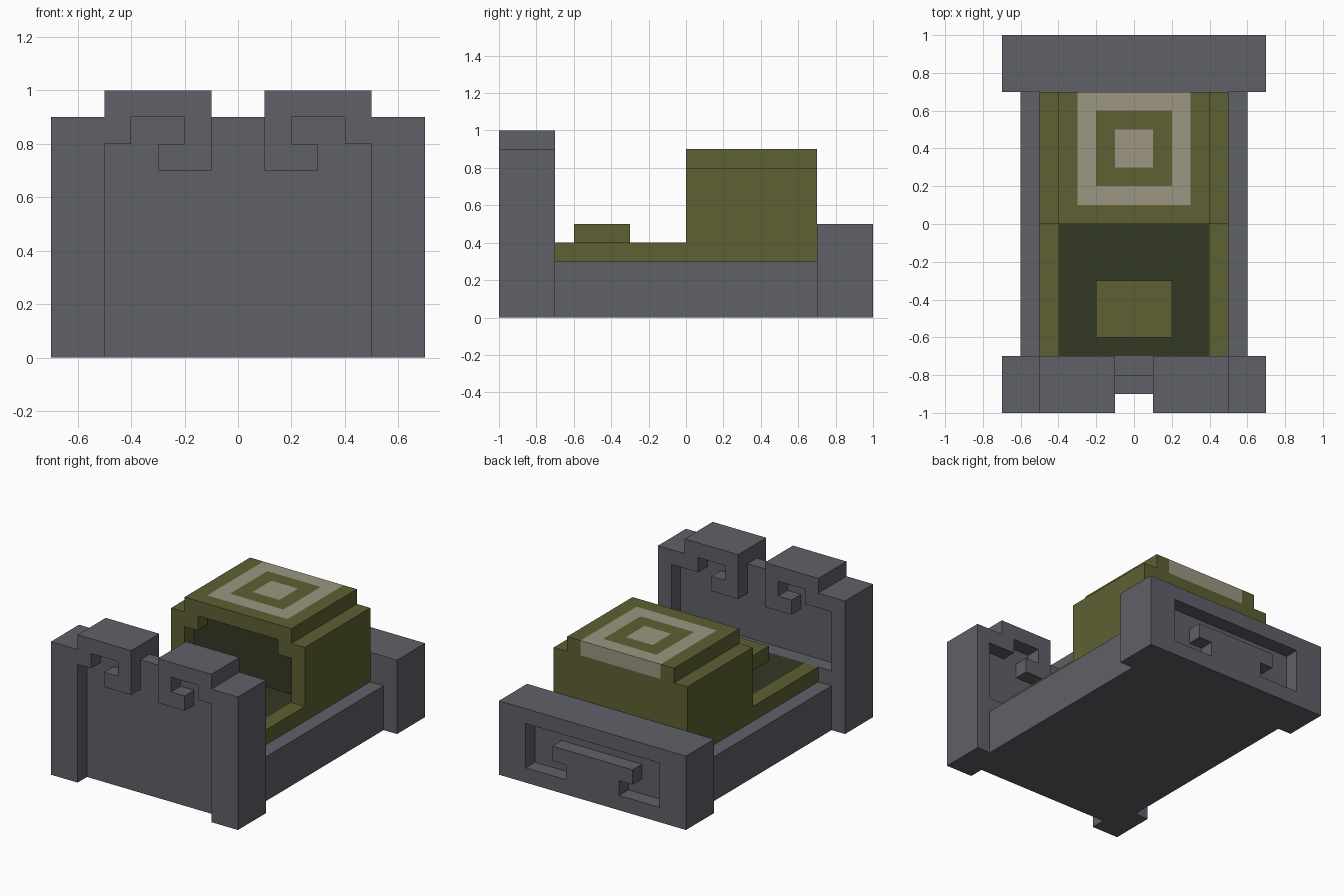
import bpy
import bmesh

default = bpy.data.objects.get("Cube")
if default:
    bpy.data.objects.remove(default, do_unlink=True)


def material(name, rgb):
    """Flat material from 0-255 display values, stored as linear."""
    linear = [((c / 255 + 0.055) / 1.055) ** 2.4 for c in rgb] + [1.0]
    mat = bpy.data.materials.new(name)
    mat.use_nodes = True
    mat.diffuse_color = linear
    mat.node_tree.nodes["Principled BSDF"].inputs["Base Color"].default_value = linear
    return mat


STONE = material("stone grey", (95, 97, 104))
OLIVE = material("olive cloth", (94, 96, 51))
DARK = material("dark green lining", (52, 56, 36))
CREAM = material("cream cloth", (156, 150, 130))


def add_layer(bm, outline, y0, y1):
    """Extrude a half outline (x, z) along y and mirror it across x = 0."""
    n = len(outline)
    for side in (1, -1):
        front = [bm.verts.new((side * x, y0, z)) for x, z in outline]
        back = [bm.verts.new((side * x, y1, z)) for x, z in outline]
        bm.faces.new(front)
        bm.faces.new(back)
        for i in range(n):
            j = (i + 1) % n
            if outline[i][0] == 0 and outline[j][0] == 0:
                continue  # open on the mirror plane
            bm.faces.new((front[i], front[j], back[j], back[i]))


def part(name, layers, mats, cuts=(), rule=None):
    """Build one object from (outline, y0, y1) layers; colour faces by rule."""
    bm = bmesh.new()
    for outline, y0, y1 in layers:
        layer = bmesh.new()
        add_layer(layer, outline, y0, y1)
        bmesh.ops.remove_doubles(layer, verts=layer.verts[:], dist=1e-5)
        for axis, pos in cuts:
            co, no = [0, 0, 0], [0, 0, 0]
            co[axis], no[axis] = pos, 1
            geom = layer.verts[:] + layer.edges[:] + layer.faces[:]
            bmesh.ops.bisect_plane(layer, geom=geom, dist=1e-5, plane_co=co, plane_no=no)
        bmesh.ops.recalc_face_normals(layer, faces=layer.faces[:])
        temp = bpy.data.meshes.new("layer")
        layer.to_mesh(temp)
        layer.free()
        bm.from_mesh(temp)
        bpy.data.meshes.remove(temp)
    if rule:
        for f in bm.faces:
            f.material_index = rule(f.calc_center_median(), f.normal)
    mesh = bpy.data.meshes.new(name)
    bm.to_mesh(mesh)
    bm.free()
    for m in mats:
        mesh.materials.append(m)
    obj = bpy.data.objects.new(name, mesh)
    bpy.context.collection.objects.link(obj)
    return obj


def half_box(w, z0, z1):
    return [(0, z0), (w, z0), (w, z1), (0, z1)]


# Headboard: posts with curled hooks on both sides of a thin panel
post_and_hook = [(.7, 0), (.7, .9), (.5, .9), (.5, 1), (.1, 1), (.1, .7), (.3, .7),
                 (.3, .8), (.2, .8), (.2, .9), (.4, .9), (.4, .8)]
front_layer = post_and_hook + [(.5, .8), (.5, 0)]
panel_layer = [(0, 0), (.7, 0), (.7, .9), (.5, .9), (.5, 1), (.1, 1), (.1, .9), (0, .9)]
back_layer = post_and_hook + [(.6, .8), (.6, .4), (0, .4), (0, 0)]
part("headboard", [(front_layer, -1, -.9), (panel_layer, -.9, -.8),
                   (back_layer, -.8, -.7)], [STONE])

# Footboard: solid block with a recessed motif on the outer face
motif_layer = [(0, 0), (.7, 0), (.7, .5), (0, .5), (0, .4), (.5, .4), (.5, .1),
               (.2, .1), (.2, .2), (.3, .2), (.3, .3), (0, .3)]
part("footboard", [(half_box(.7, 0, .5), .7, .9), (motif_layer, .9, 1)], [STONE])

# Bed base
part("bed_base", [(half_box(.6, 0, .3), -.7, .7)], [STONE])

# Mattress: olive edges, dark centre
part("mattress", [(half_box(.5, .3, .4), -.7, .7)], [OLIVE, DARK],
     cuts=[(0, -.4), (0, .4)],
     rule=lambda c, n: int(n.z > .5 and abs(c.x) < .4))

# Pillow
part("pillow", [(half_box(.2, .4, .5), -.6, -.3)], [OLIVE])

# Blanket walls, with a stepped opening between them
wall = [(.5, .4), (.5, .8), (.3, .8), (.3, .7), (.4, .7), (.4, .4)]
part("blanket_walls", [(wall, 0, .7)], [OLIVE])

# Dark filling set back inside the opening, olive at the foot end
filling = [(0, .4), (.4, .4), (.4, .7), (.3, .7), (.3, .8), (0, .8)]
part("blanket_filling", [(filling, .1, .7)], [DARK, OLIVE],
     rule=lambda c, n: int(n.y > .5))


# Blanket top: cream square ring and centre, ring runs down the foot end
def top_colour(c, n):
    if n.z > .5:
        ring = max(abs(c.x), abs(c.y - .4))
        return int(ring < .1 or .2 < ring < .3)
    return int(n.y > .5 and abs(c.x) < .3)


top_cuts = [(0, s * v) for s in (1, -1) for v in (.1, .2, .3)]
top_cuts += [(1, v / 10) for v in range(1, 7)]
part("blanket_top", [(half_box(.4, .8, .9), 0, .7)], [OLIVE, CREAM],
     cuts=top_cuts, rule=top_colour)
